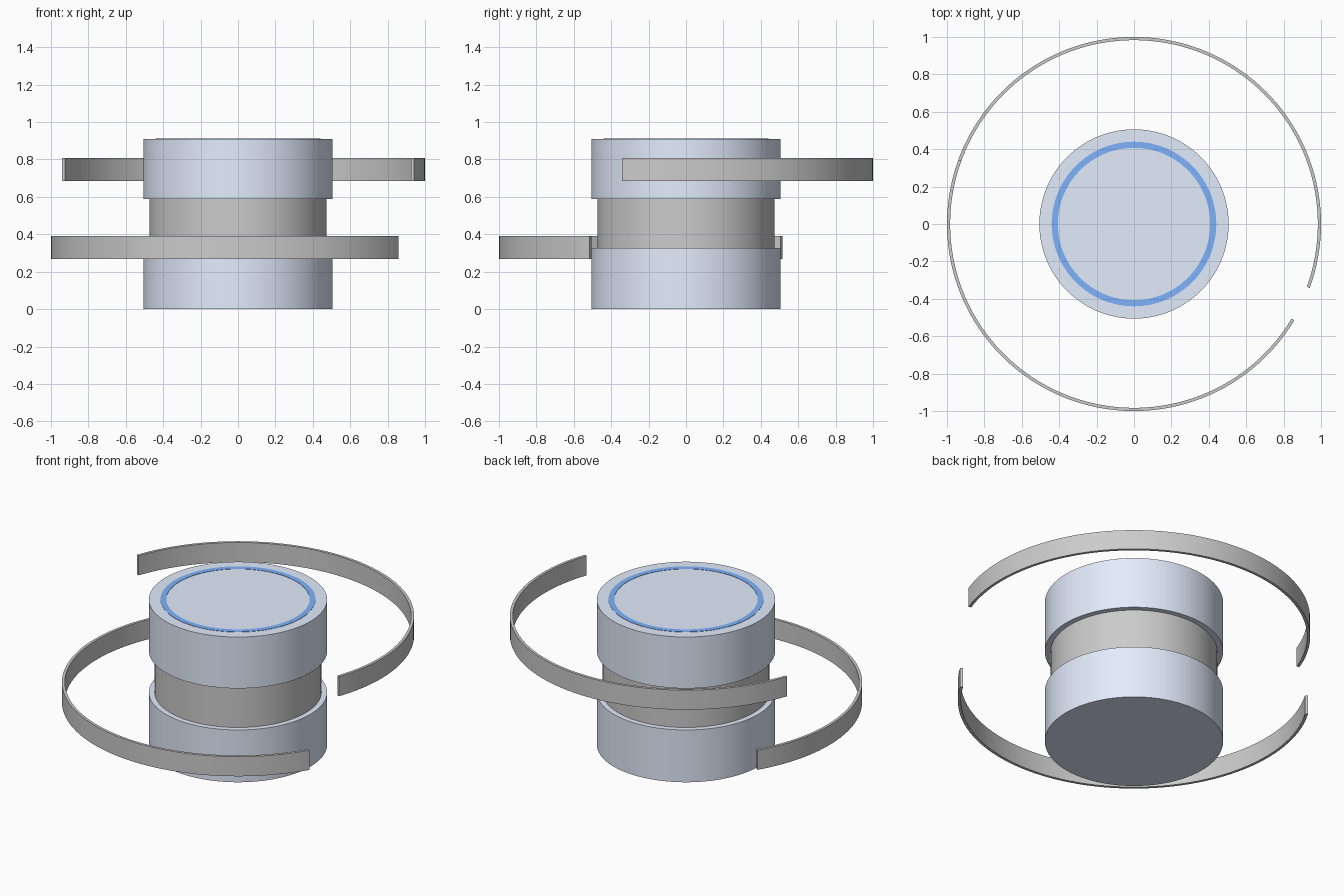
import bpy, bmesh, math

if "Cube" in bpy.data.objects:
    bpy.data.objects.remove(bpy.data.objects["Cube"])


def material(name, rgb):
    m = bpy.data.materials.new(name)
    m.diffuse_color = (*rgb, 1)
    m.use_nodes = True
    m.node_tree.nodes["Principled BSDF"].inputs["Base Color"].default_value = m.diffuse_color
    return m


def sweep(name, profile, start=0, end=360, mat=None):
    """Sweep a closed (radius, z) profile around z, as a full ring or an arc with end caps."""
    closed = end - start == 360
    steps = round((end - start) / 2.5)
    bm = bmesh.new()
    rows = []
    for i in range(steps if closed else steps + 1):
        a = math.radians(start + (end - start) * i / steps)
        rows.append([bm.verts.new((r * math.cos(a), r * math.sin(a), z)) for r, z in profile])
    n = len(profile)
    for i in range(steps):
        p, q = rows[i], rows[(i + 1) % len(rows)]
        for j in range(n):
            k = (j + 1) % n
            bm.faces.new((p[j], q[j], q[k], p[k]))
    if not closed:
        bm.faces.new(rows[0])
        bm.faces.new(rows[-1][::-1])
    bmesh.ops.recalc_face_normals(bm, faces=bm.faces)
    return finish(name, bm, mat)


def finish(name, bm, mat):
    mesh = bpy.data.meshes.new(name)
    bm.to_mesh(mesh)
    bm.free()
    ob = bpy.data.objects.new(name, mesh)
    bpy.context.collection.objects.link(ob)
    if mat:
        mesh.materials.append(mat)
    bpy.ops.object.select_all(action='DESELECT')
    ob.select_set(True)
    bpy.context.view_layer.objects.active = ob
    bpy.ops.object.shade_smooth_by_angle(angle=math.radians(30))
    return ob


def drum(name, radius, z0, z1, mat=None):
    bpy.ops.mesh.primitive_cylinder_add(vertices=144, radius=radius, depth=z1 - z0,
                                        location=(0, 0, (z0 + z1) / 2))
    ob = bpy.context.object
    ob.name = name
    if mat:
        ob.data.materials.append(mat)
    bpy.ops.object.shade_smooth_by_angle(angle=math.radians(30))


def box_profile(r0, r1, z0, z1):
    return [(r0, z0), (r1, z0), (r1, z1), (r0, z1)]


pale = material("pale_blue", (0.77, 0.84, 0.98))
bright = material("bright_blue", (0.21, 0.45, 0.98))

# Central body: two wide drums joined by a narrower grey core
drum("lower_drum", 0.506, 0, 0.328, pale)
drum("core", 0.473, 0.328, 0.588)
drum("upper_drum", 0.506, 0.588, 0.91, pale)

# Bright ring let into the top face
sweep("top_ring", box_profile(0.407, 0.44, 0.90, 0.912), mat=bright)

# Two half-circle bands floating around the body
sweep("upper_band", box_profile(0.983, 1.0, 0.685, 0.808), -20, 160)
sweep("lower_band", box_profile(0.983, 1.0, 0.268, 0.391), 149, 329)
